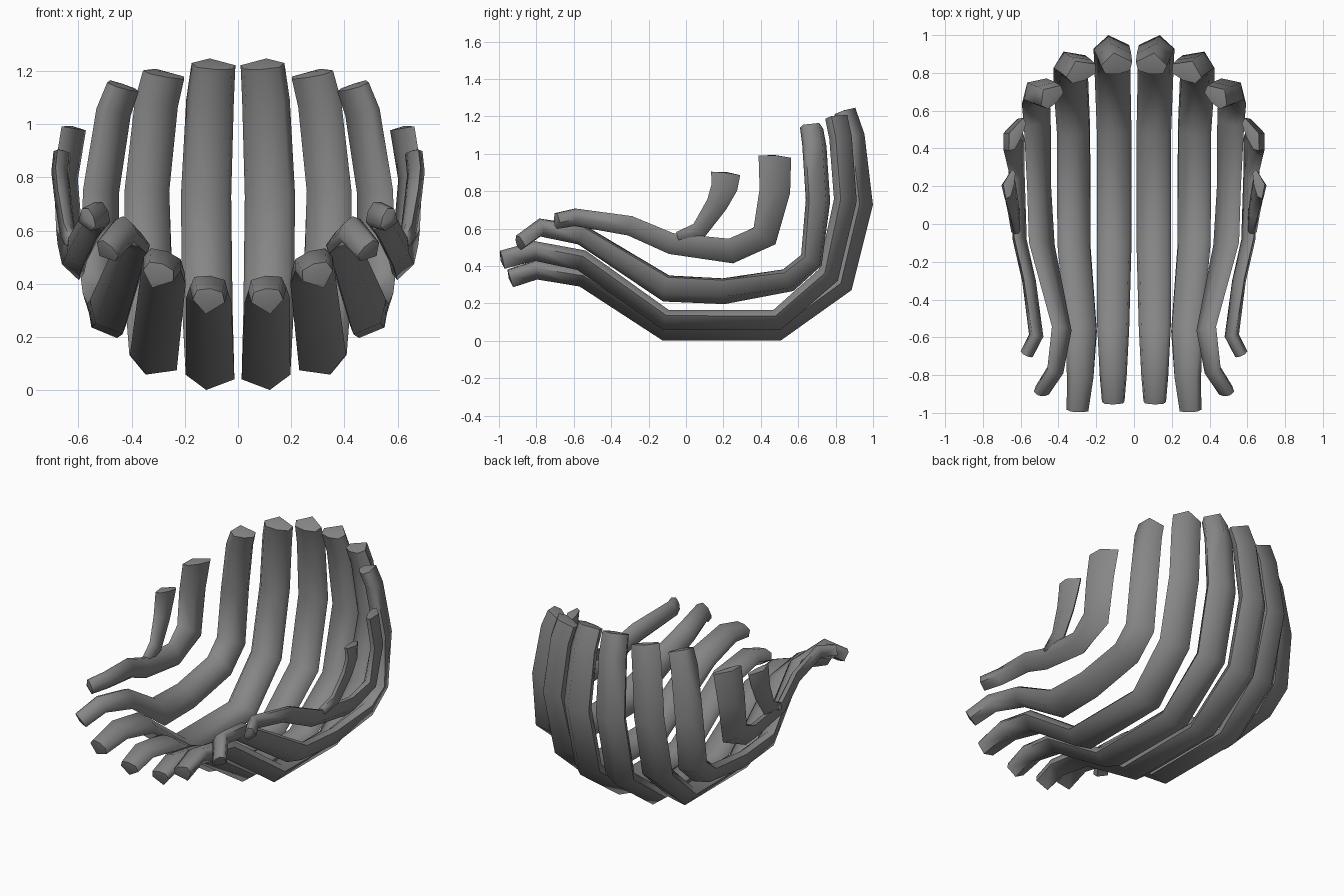
import bpy, bmesh, math
from mathutils import Vector

grey = bpy.data.materials.new("mid_grey")
grey.diffuse_color = (0.24, 0.24, 0.24, 1)

# cross-section of a slat: (across, outward), flat inner face and outer keel
SECTION = [(-0.8, -0.75), (0, -0.95), (0.8, -0.75), (1, 0.0), (0.1, 1), (-1, 0.0)]


def slat(name, path, seat_tilt, back_tilt):
    """Sweep the section along path rows (x, y, z, half_width, half_depth, backness)."""
    bm = bmesh.new()
    pts = [Vector(r[:3]) for r in path]
    rings = []
    for i, (p, row) in enumerate(zip(pts, path)):
        w, d, k = row[3:]
        a = (p - pts[i - 1]).normalized() if i else (pts[1] - p).normalized()
        b = (pts[i + 1] - p).normalized() if i < len(pts) - 1 else a
        t = (a + b).normalized()
        s, c = math.radians(seat_tilt), math.radians(back_tilt)
        u = Vector((math.cos(s), 0, math.sin(s))) * (1 - k) + Vector((math.cos(c), -math.sin(c), 0)) * k
        u = (u - t * u.dot(t)).normalized()
        n = t.cross(u)
        d /= max(t.dot(a), 0.7)
        rings.append([bm.verts.new(p + u * q[0] * w + n * q[1] * d) for q in SECTION])
    m = len(SECTION)
    for r0, r1 in zip(rings, rings[1:]):
        for j in range(m):
            bm.faces.new((r0[j], r0[(j + 1) % m], r1[(j + 1) % m], r1[j]))
    # slightly domed ends
    for ring, p, q in ((rings[0], pts[0], pts[1]), (rings[-1], pts[-1], pts[-2])):
        tip = bm.verts.new(p + (p - q).normalized() * 0.008)
        for j in range(m):
            bm.faces.new((ring[j], ring[(j + 1) % m], tip))
    bmesh.ops.recalc_face_normals(bm, faces=bm.faces)
    me = bpy.data.meshes.new(name)
    bm.to_mesh(me)
    bm.free()
    me.materials.append(grey)
    ob = bpy.data.objects.new(name, me)
    bpy.context.collection.objects.link(ob)
    ob.modifiers.new("mirror", 'MIRROR').use_clip = False
    bpy.ops.object.select_all(action='DESELECT')
    ob.select_set(True)
    bpy.context.view_layer.objects.active = ob
    bpy.ops.object.shade_smooth_by_angle(angle=math.radians(73))


# middle slats
slat("middle_slat", [
    (0.11, -0.94, 0.335, 0.06, 0.052, 0), (0.11, -0.80, 0.38, 0.072, 0.052, 0),
    (0.11, -0.55, 0.34, 0.085, 0.053, 0), (0.105, -0.11, 0.05, 0.092, 0.05, 0),
    (0.105, 0.49, 0.05, 0.092, 0.05, 0), (0.115, 0.835, 0.305, 0.095, 0.058, 0.6),
    (0.12, 0.938, 0.73, 0.095, 0.062, 1), (0.105, 0.895, 1.09, 0.09, 0.062, 1),
    (0.092, 0.848, 1.225, 0.083, 0.062, 1)], 6, 6)
# second slats
slat("second_slat", [
    (0.30, -0.983, 0.43, 0.06, 0.052, 0), (0.285, -0.81, 0.475, 0.075, 0.052, 0),
    (0.28, -0.56, 0.425, 0.088, 0.055, 0), (0.318, -0.11, 0.105, 0.093, 0.052, 0),
    (0.32, 0.49, 0.105, 0.093, 0.052, 0), (0.335, 0.765, 0.35, 0.095, 0.057, 0.6),
    (0.342, 0.86, 0.75, 0.09, 0.06, 1), (0.307, 0.835, 1.08, 0.088, 0.06, 1),
    (0.28, 0.812, 1.19, 0.085, 0.06, 1)], 20, 22)
# third slats
slat("third_slat", [
    (0.495, -0.885, 0.52, 0.05, 0.04, 0), (0.425, -0.775, 0.60, 0.055, 0.04, 0),
    (0.39, -0.56, 0.56, 0.065, 0.042, 0), (0.495, -0.11, 0.275, 0.09, 0.046, 0),
    (0.51, 0.20, 0.26, 0.085, 0.046, 0), (0.518, 0.55, 0.315, 0.085, 0.05, 0.3),
    (0.525, 0.68, 0.425, 0.085, 0.05, 0.65), (0.522, 0.715, 0.75, 0.082, 0.054, 1),
    (0.475, 0.695, 1.05, 0.08, 0.054, 1), (0.44, 0.68, 1.145, 0.075, 0.054, 1)], 49, 43)
# arm slats
slat("arm_slat", [
    (0.57, -0.69, 0.64, 0.045, 0.035, 0), (0.52, -0.59, 0.66, 0.05, 0.035, 0),
    (0.56, -0.30, 0.615, 0.058, 0.032, 0), (0.61, -0.08, 0.52, 0.062, 0.032, 0),
    (0.625, 0.24, 0.48, 0.072, 0.035, 0), (0.64, 0.42, 0.56, 0.085, 0.035, 0.5),
    (0.655, 0.475, 0.80, 0.09, 0.035, 1), (0.625, 0.475, 0.985, 0.095, 0.035, 1)], 68, 66)
# short side branches growing from the arm slats
slat("side_branch", [
    (0.625, -0.04, 0.55, 0.035, 0.025, 0), (0.64, 0.07, 0.59, 0.048, 0.028, 0.3),
    (0.66, 0.165, 0.73, 0.06, 0.03, 1), (0.67, 0.205, 0.82, 0.072, 0.03, 1),
    (0.662, 0.212, 0.895, 0.08, 0.03, 1)], 75, 78)
